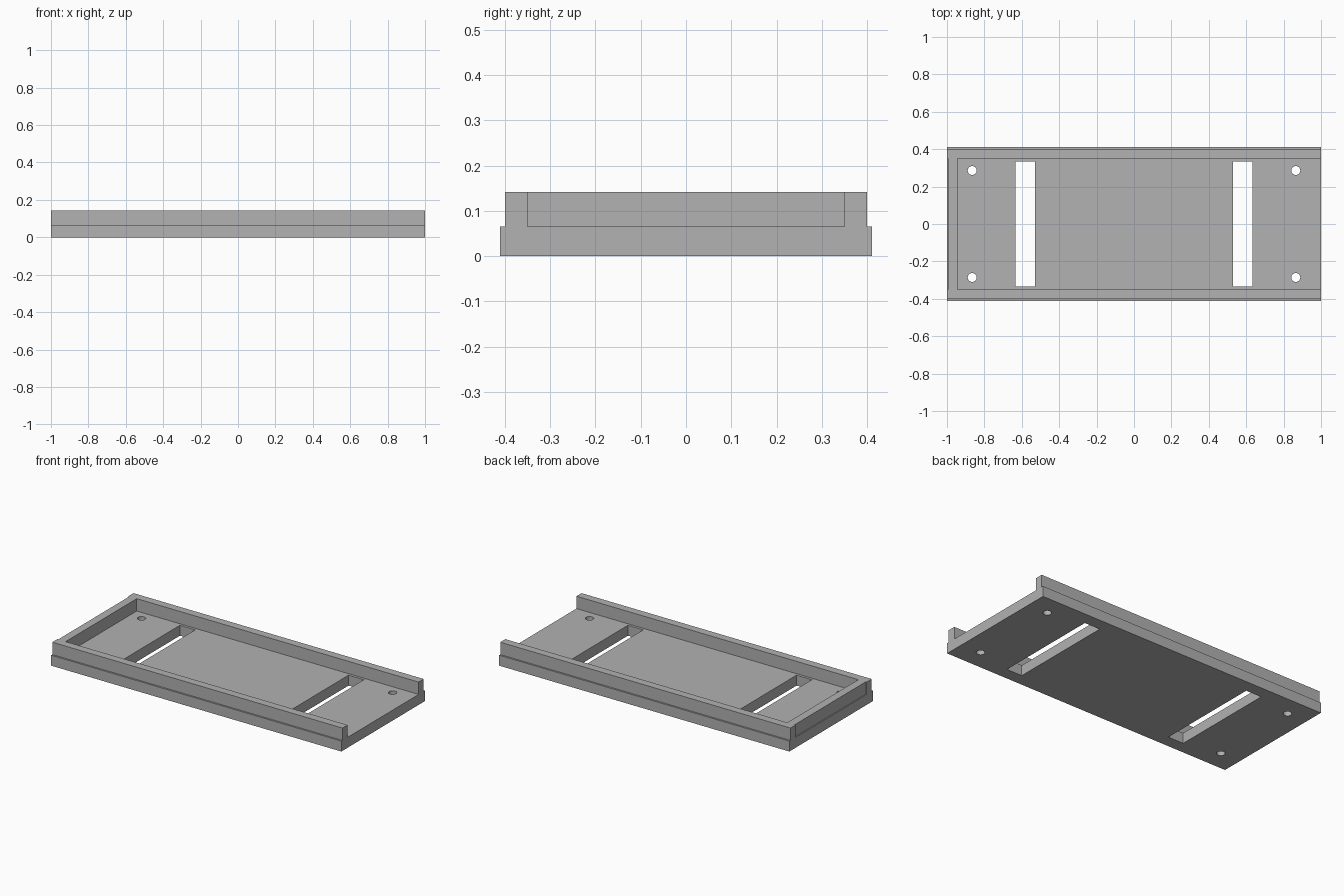
import bpy
import bmesh
import math

default = bpy.data.objects.get("Cube")
if default:
    bpy.data.objects.remove(default, do_unlink=True)

# Main dimensions
LENGTH = 2.0
BASE_Y, RAIL_OUT, RAIL_IN = 0.411, 0.4, 0.35
FLOOR_Z, TOP_Z = 0.065, 0.142

grey = bpy.data.materials.new("plain grey")
grey.use_nodes = True
colour = (0.445, 0.445, 0.445, 1)
grey.diffuse_color = colour
grey.node_tree.nodes["Principled BSDF"].inputs["Base Color"].default_value = colour


def finish(name, bm):
    bmesh.ops.recalc_face_normals(bm, faces=bm.faces)
    mesh = bpy.data.meshes.new(name)
    bm.to_mesh(mesh)
    bm.free()
    mesh.materials.append(grey)
    obj = bpy.data.objects.new(name, mesh)
    bpy.context.scene.collection.objects.link(obj)
    return obj


def box(name, low, high):
    bm = bmesh.new()
    bmesh.ops.create_cube(bm, size=1)
    for v in bm.verts:
        v.co = [(a + b) / 2 + c * (b - a) for a, b, c in zip(low, high, v.co)]
    return finish(name, bm)


def cylinder(name, x, y, radius):
    bm = bmesh.new()
    bmesh.ops.create_cone(bm, cap_ends=True, segments=32, radius1=radius,
                          radius2=radius, depth=0.4)
    bmesh.ops.translate(bm, verts=bm.verts, vec=(x, y, 0))
    return finish(name, bm)


def cut(target, cutter):
    mod = target.modifiers.new(cutter.name, "BOOLEAN")
    mod.operation = "DIFFERENCE"
    mod.solver = "EXACT"
    mod.object = cutter
    cutter.hide_render = True
    cutter.hide_set(True)
    cutter.display_type = "WIRE"


# Tray: stepped channel cross-section extruded along its length
half = [(BASE_Y, 0), (BASE_Y, FLOOR_Z), (RAIL_OUT, FLOOR_Z),
        (RAIL_OUT, TOP_Z), (RAIL_IN, TOP_Z), (RAIL_IN, FLOOR_Z)]
profile = half + [(-y, z) for y, z in reversed(half)]
bm = bmesh.new()
face = bm.faces.new([bm.verts.new((-LENGTH / 2, y, z)) for y, z in profile])
extruded = bmesh.ops.extrude_face_region(bm, geom=[face], use_keep_orig=True)["geom"]
bmesh.ops.translate(bm, vec=(LENGTH, 0, 0),
                    verts=[g for g in extruded if isinstance(g, bmesh.types.BMVert)])
tray = finish("tray", bm)

# End wall, slightly recessed between the rails
box("end_wall", (-0.994, -RAIL_IN, FLOOR_Z), (-0.943, RAIL_IN, TOP_Z))

# Cross slots and screw holes through the floor
cutters = []
for side, sx in (("right", -1), ("left", 1)):
    x1, x2 = sorted((sx * 0.528, sx * 0.634))
    cutters.append(box(side + "_slot_cutter", (x1, -0.334, -0.2), (x2, 0.334, 0.2)))
    for end, sy in (("front", -1), ("back", 1)):
        cutters.append(cylinder(f"{end}_{side}_hole_cutter", sx * 0.865, sy * 0.286, 0.024))
for cutter in cutters:
    cut(tray, cutter)

# Bake the cuts and drop the cutters
bpy.context.view_layer.update()
graph = bpy.context.evaluated_depsgraph_get()
baked = bpy.data.meshes.new_from_object(tray.evaluated_get(graph))
tray.modifiers.clear()
tray.data = baked
for cutter in cutters:
    bpy.data.objects.remove(cutter, do_unlink=True)

# Smooth hole walls, sharp edges elsewhere
bpy.ops.object.select_all(action="DESELECT")
tray.select_set(True)
bpy.context.view_layer.objects.active = tray
bpy.ops.object.shade_smooth_by_angle(angle=math.radians(30))
